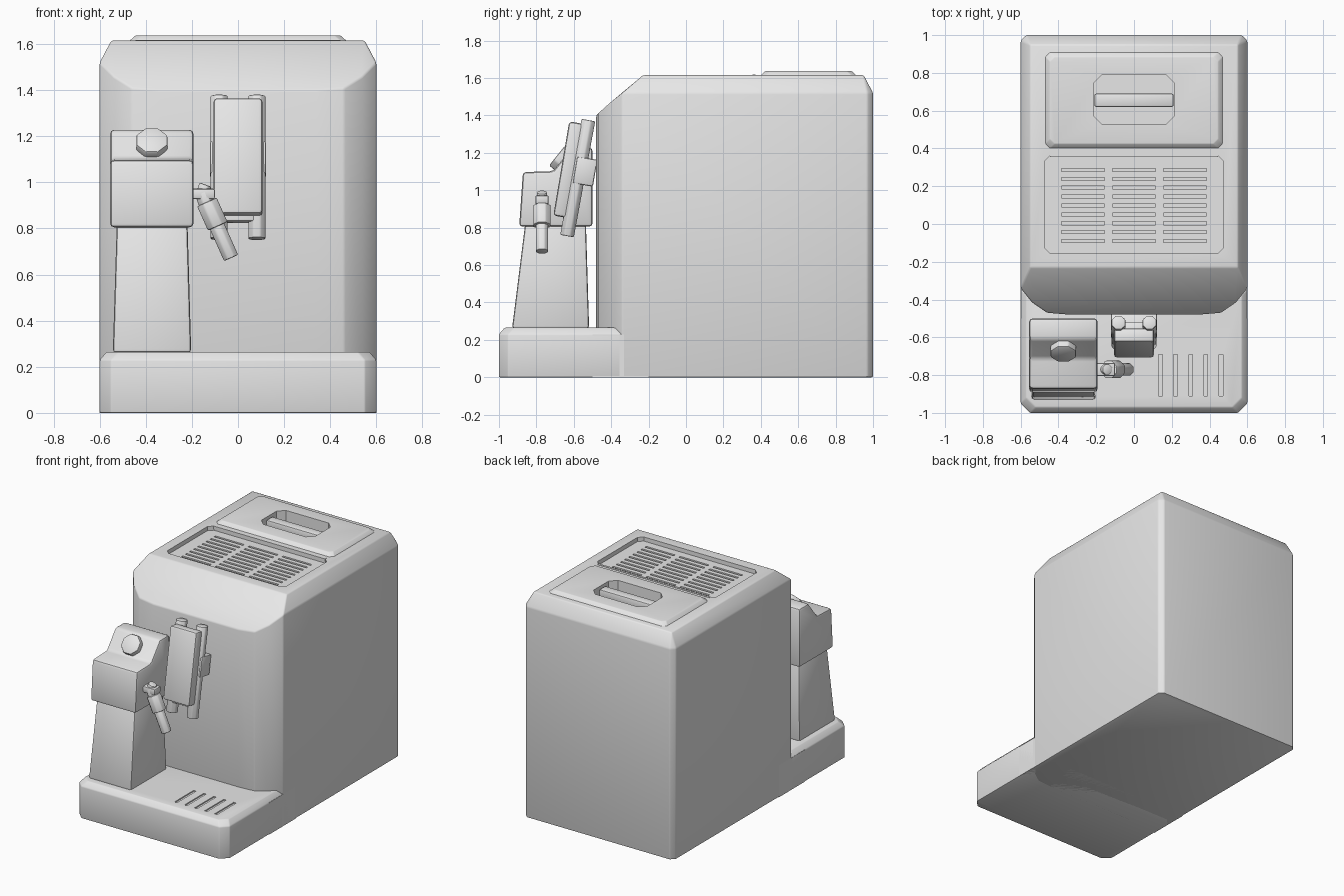
import bpy, bmesh, math
from mathutils import Vector, Matrix

cube = bpy.data.objects.get("Cube")
if cube:
    bpy.data.objects.remove(cube, do_unlink=True)

grey = bpy.data.materials.new("light_grey")
grey.use_nodes = True
grey.diffuse_color = (0.8, 0.8, 0.8, 1)
grey.node_tree.nodes["Principled BSDF"].inputs["Base Color"].default_value = (0.8, 0.8, 0.8, 1)


def make(name, bm, bevel=0.0, segments=2):
    """Turn a bmesh into an object, rounding its edges."""
    bmesh.ops.dissolve_limit(bm, angle_limit=0.02, verts=bm.verts[:], edges=bm.edges[:])
    if bevel:
        edges = [e for e in bm.edges if len(e.link_faces) == 2 and e.calc_face_angle() > 0.3]
        bmesh.ops.bevel(bm, geom=edges, offset=bevel, segments=segments,
                        profile=0.5, affect='EDGES', clamp_overlap=True)
    bmesh.ops.recalc_face_normals(bm, faces=bm.faces[:])
    mesh = bpy.data.meshes.new(name)
    bm.to_mesh(mesh)
    bm.free()
    mesh.materials.append(grey)
    obj = bpy.data.objects.new(name, mesh)
    bpy.context.collection.objects.link(obj)
    return obj


def hull(name, points, bevel=0.0, mirror=False):
    """Convex solid round the points, optionally mirrored in x."""
    bm = bmesh.new()
    for x, y, z in points:
        bm.verts.new((x, y, z))
        if mirror:
            bm.verts.new((-x, y, z))
    res = bmesh.ops.convex_hull(bm, input=bm.verts[:])
    loose = {v for v in res["geom_interior"] + res["geom_unused"]
             if isinstance(v, bmesh.types.BMVert) and not v.link_faces}
    bmesh.ops.delete(bm, geom=list(loose), context='VERTS')
    return make(name, bm, bevel)


def octagon(x, y0, y1, c, z):
    """Right half of a rectangle with cut corners."""
    return [(x, y0 + c, z), (x - c, y0, z), (x - c, y1, z), (x, y1 - c, z)]


def slab(name, x, y0, y1, c, z0, z1, lip=0.0, rim=0.0, bevel=0.0):
    """Cut-corner slab whose top edge slopes in by lip over height rim."""
    pts = octagon(x, y0, y1, c, z0) + octagon(x, y0, y1, c, z1 - rim)
    pts += octagon(x - lip, y0 + lip, y1 - lip, c, z1)
    return hull(name, pts, bevel, mirror=True)


def boxes(name, items, bevel=0.0, tilt=0.0):
    """One mesh of boxes given as (centre, size), each tilted about x."""
    bm = bmesh.new()
    for centre, size in items:
        m = Matrix.Translation(centre) @ Matrix.Rotation(tilt, 4, 'X') @ Matrix.Diagonal((*size, 1))
        bmesh.ops.create_cube(bm, size=1, matrix=m)
    return make(name, bm, bevel)


def rod(name, a, b, radius, sides=8, bevel=0.006):
    a, b = Vector(a), Vector(b)
    d = b - a
    m = Matrix.Translation((a + b) / 2) @ d.to_track_quat('Z', 'Y').to_matrix().to_4x4()
    m = m @ Matrix.Rotation(math.pi / sides, 4, 'Z')
    bm = bmesh.new()
    bmesh.ops.create_cone(bm, cap_ends=True, segments=sides, radius1=radius,
                          radius2=radius, depth=d.length, matrix=m)
    return make(name, bm, bevel)


def cut(obj, cutter, keep=False):
    cutter.hide_render = True
    mod = obj.modifiers.new("cut", 'BOOLEAN')
    mod.operation, mod.solver, mod.object = 'DIFFERENCE', 'EXACT', cutter
    bpy.context.view_layer.objects.active = obj
    bpy.ops.object.modifier_apply(modifier=mod.name)
    if not keep:
        bpy.data.objects.remove(cutter, do_unlink=True)


# Main housing: bowed front, sloping brow, bevelled top
front = [(0.6, -0.34, 1.52), (0.54, -0.415, 1.46), (0.46, -0.47, 1.41), (0.34, -0.48, 1.40)]
back = [(0.6, 0.97), (0.57, 1.0)]
pts = front + [(x, y, 0) for x, y, z in front]
pts += [(x, y, z) for x, y in back for z in (0, 1.52)]
pts += [(0.55, -0.23, 1.615), (0.55, 0.95, 1.615)]
housing = hull("housing", pts, 0.008, mirror=True)

# Cup tray: sunken floor with three columns of slots
cut(housing, slab("tray_cutter", 0.475, -0.155, 0.36, 0.03, 1.585, 1.7))
slots = [((x, -0.09 + row * 0.047, 1.585), (0.23, 0.016, 0.024))
         for x in (-0.27, 0, 0.27) for row in range(9)]
cut(housing, boxes("slot_cutter", slots))

# Raised lid with a sunken grip and a bar across it
lid = slab("lid", 0.47, 0.40, 0.91, 0.025, 1.60, 1.637, lip=0.025, rim=0.022, bevel=0.004)
grip = slab("grip_cutter", 0.215, 0.53, 0.79, 0.045, 1.55, 1.7)
cut(lid, grip, keep=True)
cut(housing, grip)
boxes("grip_bar", [((0, 0.655, 1.585), (0.42, 0.07, 0.075))], 0.01)
boxes("lid_hinge", [((0, 0.363, 1.608), (0.89, 0.016, 0.02))])

# Base tray with drip slots
base = slab("base", 0.6, -1.0, -0.3, 0.05, 0, 0.265, lip=0.03, rim=0.035, bevel=0.006)
hull("base_link", [(0.6, y, z) for y in (-0.5, -0.2) for z in (0, 0.23)], mirror=True)
drips = [((0.14 + i * 0.08, -0.8, 0.265), (0.02, 0.22, 0.016)) for i in range(5)]
cut(base, boxes("drip_cutter", drips))

# Side tower: tapered pillar and a stepped head
hull("tower_pillar", [
    (x, y, z) for z, x0, x1, y0, y1 in
    ((0.262, -0.543, -0.203, -0.93, -0.518), (0.82, -0.526, -0.219, -0.86, -0.535))
    for x in (x0, x1) for y in (y0, y1)], 0.014)

profile = [(-0.892, 0.805), (-0.872, 1.097), (-0.71, 1.102), (-0.61, 1.228),
           (-0.50, 1.228), (-0.50, 0.805)]
bm = bmesh.new()
face = bm.faces.new([bm.verts.new((-0.555, y, z)) for y, z in profile])
ext = bmesh.ops.extrude_face_region(bm, geom=[face])
bmesh.ops.translate(bm, vec=(0.362, 0, 0),
                    verts=[v for v in ext["geom"] if isinstance(v, bmesh.types.BMVert)])
make("tower_head", bm, 0.018)
rod("steam_knob", (-0.374, -0.64, 1.145), (-0.374, -0.69, 1.185), 0.073, bevel=0.008)

# Steam wand
boxes("wand_arm", [((-0.15, -0.77, 0.95), (0.1, 0.07, 0.045))], 0.008)
rod("wand_cap", (-0.155, -0.77, 0.95), (-0.14, -0.77, 0.99), 0.03)
rod("wand_neck", (-0.155, -0.77, 0.96), (-0.12, -0.77, 0.87), 0.038)
rod("wand_collar", (-0.135, -0.77, 0.915), (-0.088, -0.77, 0.81), 0.05)
rod("wand_tube", (-0.10, -0.77, 0.83), (-0.03, -0.77, 0.672), 0.036)

# Coffee spout: front cover, inner block, clip and twin pipes, all leaning forward
lean = math.radians(-9.6)
boxes("spout_cover", [((0, -0.63, 1.11), (0.212, 0.075, 0.51))], 0.016, lean)
boxes("spout_core", [((0, -0.59, 1.07), (0.14, 0.06, 0.49))], 0.008, lean)
boxes("spout_clip", [((0, -0.54, 1.10), (0.245, 0.11, 0.145))], 0.01, lean)
for side, x in (("left", 0.082), ("right", -0.082)):
    rod(side + "_spout_pipe", (x, -0.522, 1.375), (x, -0.636, 0.755), 0.04)

# Smooth shading with crisp edges
bpy.ops.object.select_all(action='DESELECT')
for obj in bpy.context.scene.objects:
    if obj.type == 'MESH':
        obj.select_set(True)
        bpy.context.view_layer.objects.active = obj
bpy.ops.object.shade_smooth_by_angle(angle=math.radians(35))
